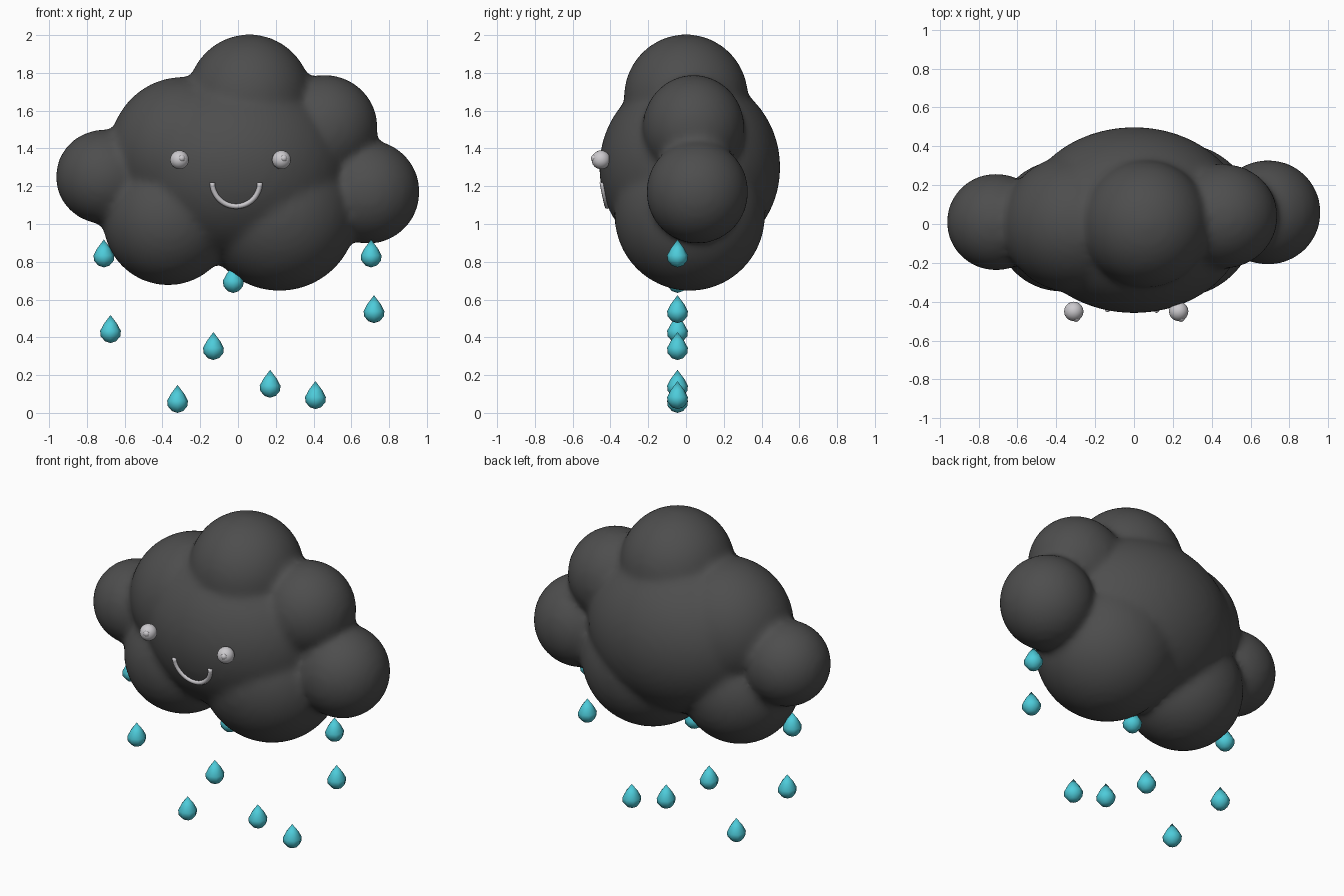
import bpy, bmesh, math
from mathutils import Vector, Matrix
from mathutils.bvhtree import BVHTree

if "Cube" in bpy.data.objects:
    bpy.data.objects.remove(bpy.data.objects["Cube"])


def material(name, rgb):
    m = bpy.data.materials.new(name)
    m.diffuse_color = (*rgb, 1)
    m.use_nodes = True
    m.node_tree.nodes["Principled BSDF"].inputs["Base Color"].default_value = m.diffuse_color
    return m


GREY = material("storm grey", (0.075, 0.075, 0.075))
PALE = material("pale grey", (0.60, 0.585, 0.61))
BLUE = material("rain blue", (0.075, 0.60, 0.70))


def make_object(name, bm, mat, smooth=True):
    bmesh.ops.recalc_face_normals(bm, faces=bm.faces)
    me = bpy.data.meshes.new(name)
    bm.to_mesh(me)
    bm.free()
    me.materials.append(mat)
    me.polygons.foreach_set("use_smooth", [smooth] * len(me.polygons))
    ob = bpy.data.objects.new(name, me)
    bpy.context.collection.objects.link(ob)
    return ob


def add_ball(bm, centre, radii, subdivisions=4):
    mat = Matrix.Translation(centre) @ Matrix.Diagonal((*radii, 1))
    bmesh.ops.create_icosphere(bm, subdivisions=subdivisions, radius=1, matrix=mat)


# Cloud: overlapping puffs fused into one soft skin
PUFFS = [
    ((0.00, 0.02, 1.30), (0.58, 0.48, 0.50)),    # middle
    ((-0.71, 0.01, 1.25), (0.255, 0.25, 0.25)),  # far left
    ((0.69, 0.06, 1.17), (0.272, 0.27, 0.275)),  # far right
    ((0.46, 0.04, 1.51), (0.28, 0.27, 0.28)),    # upper right
    ((0.06, 0.00, 1.67), (0.33, 0.33, 0.335)),   # top
    ((-0.29, 0.00, 1.39), (0.39, 0.36, 0.39)),   # upper left
    ((-0.37, -0.01, 1.02), (0.345, 0.34, 0.345)),  # lower left
    ((0.22, 0.02, 1.05), (0.41, 0.40, 0.405)),   # lower right
]
bm = bmesh.new()
for centre, radii in PUFFS:
    add_ball(bm, centre, radii)
cloud = make_object("cloud", bm, GREY)
remesh = cloud.modifiers.new("fuse", "REMESH")
remesh.mode = "VOXEL"
remesh.voxel_size = 0.022
remesh.use_smooth_shade = True
soften = cloud.modifiers.new("soften", "SMOOTH")
soften.factor = 0.5
soften.iterations = 10

# Surface lookup used to lay the face on the cloud
bpy.context.view_layer.update()
skin = BVHTree.FromObject(cloud, bpy.context.evaluated_depsgraph_get())


def front_y(x, z):
    hit = skin.ray_cast(Vector((x, -2, z)), Vector((0, 1, 0)))[0]
    return hit.y if hit else -0.45


# Eyes with a small raised glint
for side, x in (("left", -0.31), ("right", 0.23)):
    bm = bmesh.new()
    add_ball(bm, (x, -0.45, 1.34), (0.05,) * 3, 3)
    add_ball(bm, (x + 0.012, -0.484, 1.348), (0.02,) * 3, 2)
    make_object(side + "_eye", bm, PALE)

# Smile: square-ended tube swept along the lower half circle
STEPS, SIDES, TUBE, ARC = 24, 8, 0.014, 0.126
bm = bmesh.new()
rings = []
for i in range(STEPS + 1):
    a = math.pi + math.pi * i / STEPS
    out = Vector((math.cos(a), 0, math.sin(a)))
    centre = Vector((-0.01, 0, 1.22)) + out * ARC
    centre.y = front_y(centre.x, centre.z) - 0.002
    ring = []
    for k in range(SIDES):
        t = 2 * math.pi * k / SIDES
        ring.append(bm.verts.new(centre + out * TUBE * math.cos(t)
                                 + Vector((0, TUBE * math.sin(t), 0))))
    rings.append(ring)
for r0, r1 in zip(rings, rings[1:]):
    for k in range(SIDES):
        n = (k + 1) % SIDES
        bm.faces.new((r0[k], r0[n], r1[n], r1[k]))
bm.faces.new(rings[0])
bm.faces.new(rings[-1])
make_object("smile", bm, PALE)

# Raindrops: eight-sided teardrops, (radius, height) profile
PROFILE = [(0.030, 0.010), (0.052, 0.036), (0.055, 0.064), (0.036, 0.100)]
DROPS = [(-0.71, 0.77), (-0.675, 0.37), (-0.32, 0.0), (-0.13, 0.28),
         (-0.025, 0.635), (0.17, 0.08), (0.41, 0.02), (0.72, 0.475), (0.705, 0.77)]
for number, (x, z) in enumerate(DROPS, 1):
    bm = bmesh.new()
    base = Vector((x, -0.045, z))
    rings = [[bm.verts.new(base + Vector((r * math.cos(k * math.pi / 4),
                                          r * math.sin(k * math.pi / 4), h)))
              for k in range(8)] for r, h in PROFILE]
    bottom = bm.verts.new(base)
    tip = bm.verts.new(base + Vector((0, 0, 0.148)))
    for k in range(8):
        n = (k + 1) % 8
        bm.faces.new((bottom, rings[0][n], rings[0][k]))
        bm.faces.new((tip, rings[-1][k], rings[-1][n]))
        for r0, r1 in zip(rings, rings[1:]):
            bm.faces.new((r0[k], r0[n], r1[n], r1[k]))
    make_object("raindrop_%d" % number, bm, BLUE)
